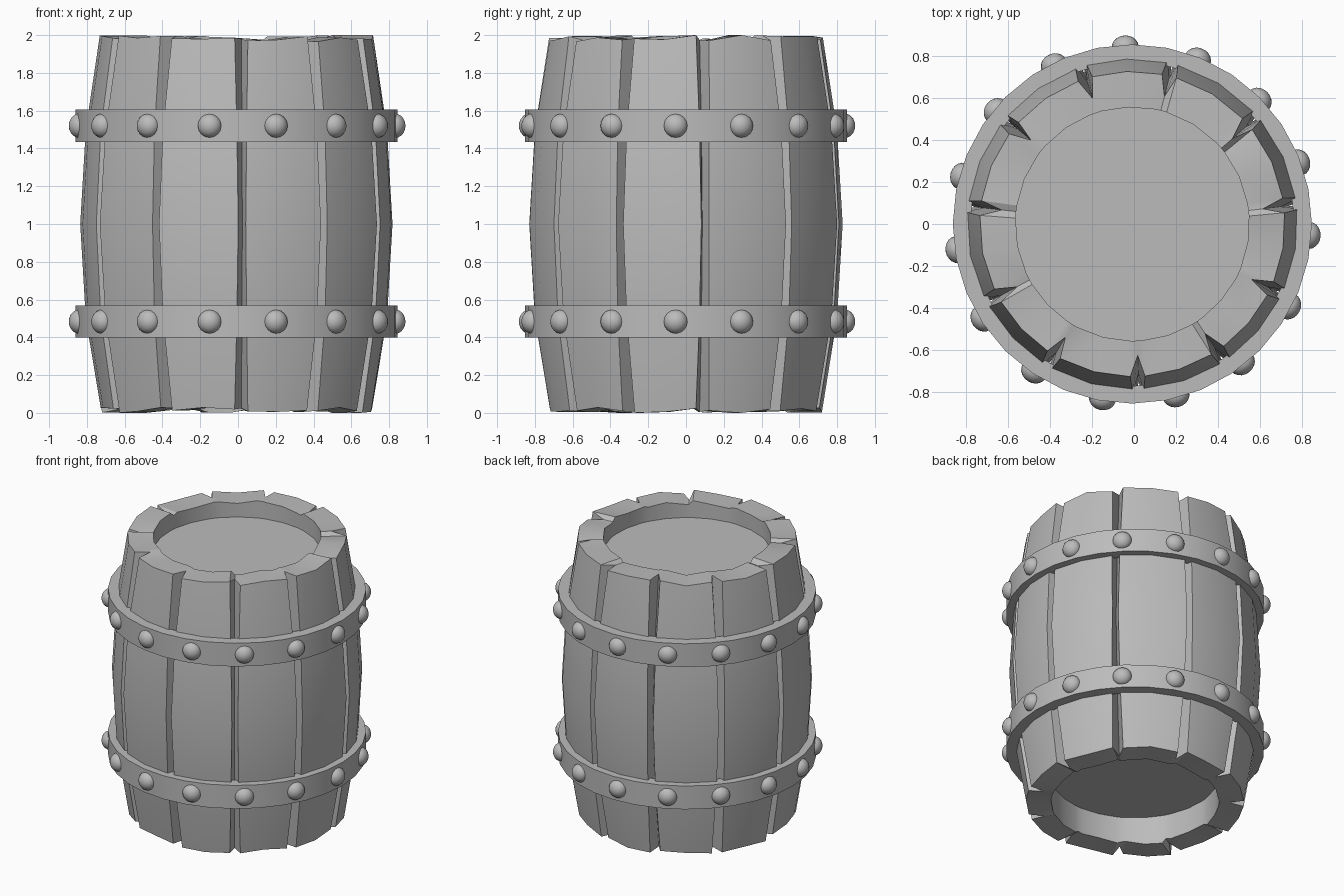
import bpy, bmesh, math, random
from mathutils import Vector, Matrix

if "Cube" in bpy.data.objects:
    bpy.data.objects.remove(bpy.data.objects["Cube"])

random.seed(4)
CX = -0.008          # barrel axis sits slightly off centre
HOOP_HEIGHTS = (0.483, 1.52)

grey = bpy.data.materials.new("plain_grey")
grey.use_nodes = True
colour = (0.5, 0.5, 0.5, 1)
grey.diffuse_color = colour
grey.node_tree.nodes["Principled BSDF"].inputs["Base Color"].default_value = colour


def finish(bm, name, angle):
    bmesh.ops.recalc_face_normals(bm, faces=bm.faces)
    mesh = bpy.data.meshes.new(name)
    bm.to_mesh(mesh)
    bm.free()
    mesh.materials.append(grey)
    obj = bpy.data.objects.new(name, mesh)
    bpy.context.collection.objects.link(obj)
    bpy.ops.object.select_all(action="DESELECT")
    obj.select_set(True)
    bpy.context.view_layer.objects.active = obj
    bpy.ops.object.shade_smooth_by_angle(angle=math.radians(angle))
    return obj


def loft(bm, loops):
    """Skin a list of closed loops with quads; returns the vertex loops."""
    rings = [[bm.verts.new(p) for p in loop] for loop in loops]
    for a, b in zip(rings, rings[1:]):
        for i in range(len(a)):
            j = (i + 1) % len(a)
            bm.faces.new((a[i], a[j], b[j], b[i]))
    return rings


def polar(angle, radius, z):
    return Vector((CX + radius * math.cos(angle), radius * math.sin(angle), z))


# Staves: one skin with a V groove at every joint and uneven ends
groove_degrees = (7, 41, 76, 108, 141, 174, 208, 239, 272, 304, 335)
joints = [math.radians(d) for d in groove_degrees]
count = len(joints)
lean = [random.uniform(-0.012, 0.012) for _ in joints]
top_z = [random.uniform(1.965, 2.0) for _ in range(count * 4)]
low_z = [random.uniform(0.0, 0.03) for _ in range(count * 4)]
top_z[2], low_z[2] = 2.0, 0.0


def stave_loop(radius, depth, half_width, heights):
    points = []
    for k, start in enumerate(joints):
        end = joints[(k + 1) % count] + (math.tau if k == count - 1 else 0)
        gap = half_width / radius
        row = ((start + lean[k], radius - depth), (start + gap, radius),
               ((start + end) / 2, radius), (end - gap, radius))
        for n, (angle, r) in enumerate(row):
            points.append(polar(angle, r, heights[k * 4 + n]))
    return points


def level(z):
    return [z] * (count * 4)


barrel = bmesh.new()
rings = loft(barrel, [
    stave_loop(0.555, 0, 0.03, level(0.21)),
    stave_loop(0.555, 0, 0.03, low_z),
    stave_loop(0.72, 0.1, 0.035, low_z),
    stave_loop(0.80, 0.09, 0.026, level(0.5)),
    stave_loop(0.83, 0.08, 0.02, level(1.0)),
    stave_loop(0.80, 0.09, 0.026, level(1.5)),
    stave_loop(0.725, 0.1, 0.035, top_z),
    stave_loop(0.555, 0, 0.03, top_z),
    stave_loop(0.555, 0, 0.03, level(1.87)),
])
barrel.faces.new(rings[0])       # recessed bottom board
barrel.faces.new(rings[-1])      # recessed lid board
finish(barrel, "barrel_staves", 24)

# Hoops and their domed rivets
SIDES, RIVETS = 32, 15
for label, z in zip(("lower", "upper"), HOOP_HEIGHTS):
    hoop = bmesh.new()
    section = ((0.77, -0.085), (0.853, -0.085), (0.853, 0.085),
               (0.77, 0.085), (0.77, -0.085))
    loft(hoop, [[polar(math.tau * i / SIDES, r, z + dz) for i in range(SIDES)]
                for r, dz in section])
    bmesh.ops.remove_doubles(hoop, verts=hoop.verts, dist=0.0001)
    finish(hoop, label + "_hoop", 30)

    rivets = bmesh.new()
    for i in range(RIVETS):
        angle = math.radians(92.3) + math.tau * i / RIVETS
        place = (Matrix.Translation(polar(angle, 0.842, z))
                 @ Matrix.Rotation(angle, 4, "Z")
                 @ Matrix.Rotation(math.pi / 2, 4, "Y")
                 @ Matrix.Diagonal((1, 1, 0.85, 1)))
        bmesh.ops.create_uvsphere(rivets, u_segments=16, v_segments=10,
                                  radius=0.064, matrix=place)
    finish(rivets, label + "_rivets", 60)
